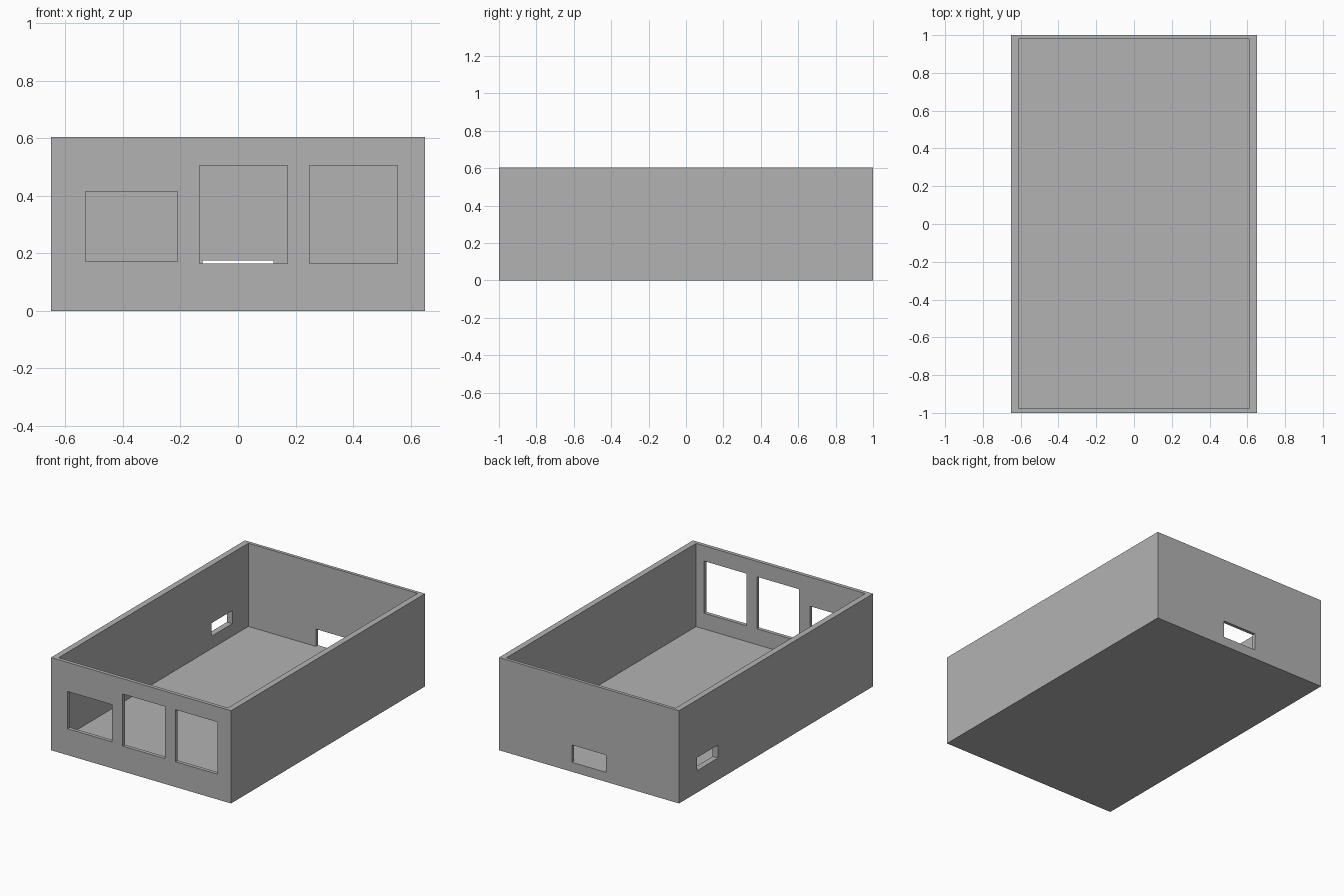
import bpy
from mathutils import Vector

cube = bpy.data.objects.get("Cube")
if cube:
    bpy.data.objects.remove(cube, do_unlink=True)

HALF_X, HALF_Y, HEIGHT, FLOOR = 0.65, 1.0, 0.605, 0.062

grey = bpy.data.materials.new("plain_grey")
grey.use_nodes = True
colour = (0.45, 0.45, 0.45, 1)
grey.diffuse_color = colour
grey.node_tree.nodes["Principled BSDF"].inputs["Base Color"].default_value = colour


def box(name, x, y, z):
    """Box spanning the given (low, high) ranges."""
    low, high = Vector((x[0], y[0], z[0])), Vector((x[1], y[1], z[1]))
    bpy.ops.mesh.primitive_cube_add(size=1)
    ob = bpy.context.object
    ob.name = name
    for v in ob.data.vertices:
        v.co = (low + high) / 2 + v.co * (high - low)
    ob.data.materials.append(grey)
    return ob


# Open-topped case
case = box("case", (-HALF_X, HALF_X), (-HALF_Y, HALF_Y), (0, HEIGHT))

front, back, side = (-1.1, -0.9), (0.9, 1.1), (-0.75, -0.55)
cutters = [
    box("cavity_cutter", (-0.611, 0.611), (-0.976, 0.979), (FLOOR, 0.8)),
    # Three display windows in the front wall
    box("small_window_cutter", (-0.53, -0.21), front, (0.172, 0.415)),
    box("middle_window_cutter", (-0.133, 0.172), front, (0.165, 0.505)),
    box("large_window_cutter", (0.248, 0.554), front, (0.165, 0.505)),
    # Socket openings in the back wall and the -x wall
    box("back_port_cutter", (-0.123, 0.123), back, (FLOOR, 0.175)),
    box("side_port_cutter", side, (0.598, 0.814), (0.143, 0.228)),
]

# Cut the openings, then drop the cutters
bpy.context.view_layer.objects.active = case
for cutter in cutters:
    mod = case.modifiers.new(cutter.name, 'BOOLEAN')
    mod.operation = 'DIFFERENCE'
    mod.solver = 'EXACT'
    mod.object = cutter
    bpy.ops.object.modifier_apply(modifier=mod.name)
for cutter in cutters:
    bpy.data.objects.remove(cutter, do_unlink=True)
